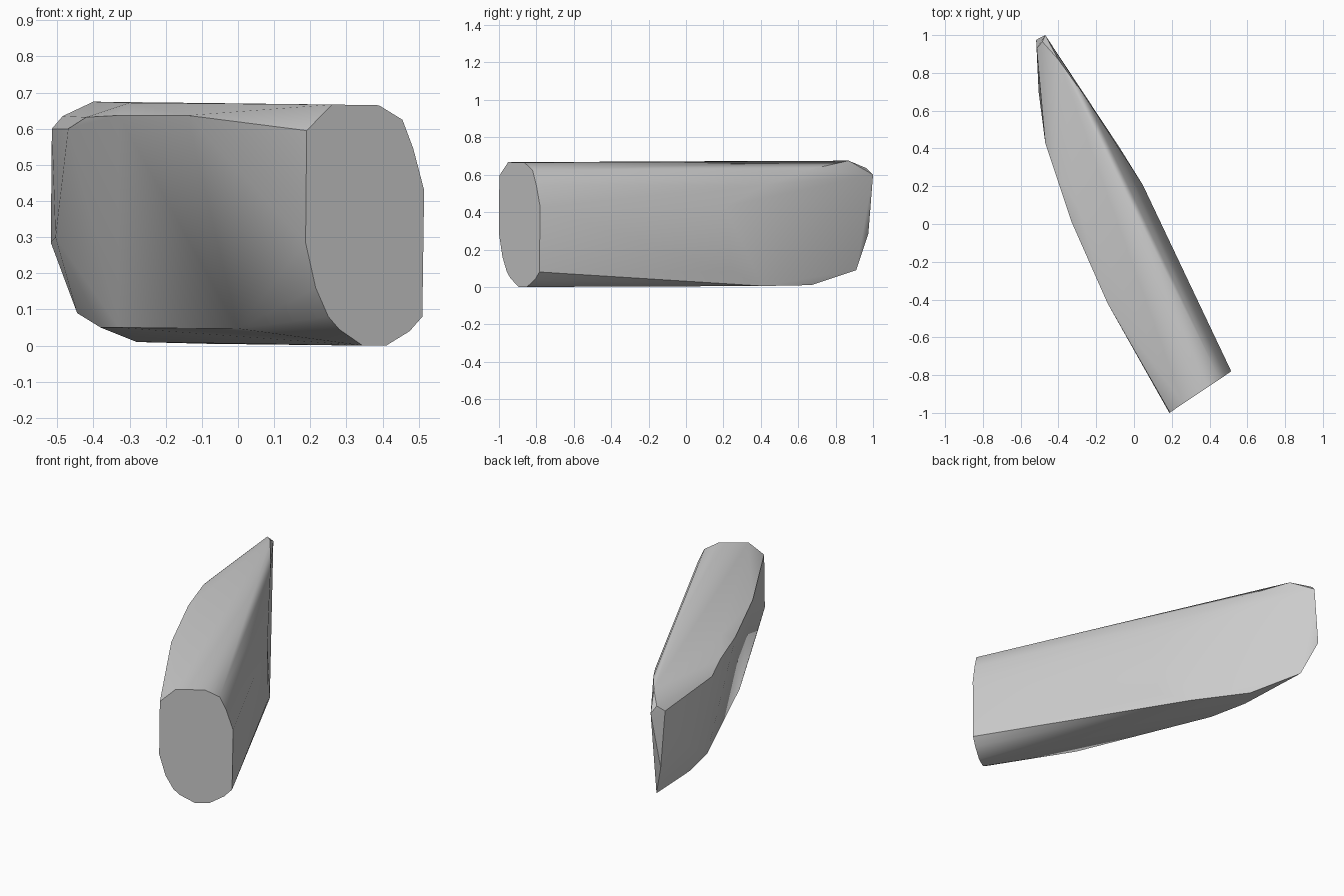
import bpy
import bmesh
import math
from mathutils import Vector

default_cube = bpy.data.objects.get("Cube")
if default_cube:
    bpy.data.objects.remove(default_cube, do_unlink=True)

# Outline of the flat cut end, as (x, z); the cut runs straight in plan
CUT_OUTLINE = [(.19, .595), (.26, .667), (.39, .665), (.455, .625), (.485, .545),
               (.515, .43), (.51, .08), (.475, .04), (.41, 0), (.345, 0),
               (.28, .045), (.25, .08), (.215, .16), (.187, .285)]
CUT_START = Vector((.187, -1, 0))
CUT_SLOPE = .67

# Direction in which the rounded side is extruded, and the slanted back plane
SWEEP = Vector((-.465, .98, 0))
SLANT_NORMAL = Vector((.78, .51, 0))
SLANT_OFFSET = .142


def cut_point(x, z):
    """Place an outline point on the vertical cut plane."""
    return Vector((x, CUT_START.y + (x - CUT_START.x) * CUT_SLOPE, z))


def sweep_to_slant(point):
    """Extrude a point along the block until it meets the slanted plane."""
    distance = (SLANT_OFFSET - SLANT_NORMAL.dot(point)) / SLANT_NORMAL.dot(SWEEP)
    return point + SWEEP * distance


cut_end = [cut_point(x, z) for x, z in CUT_OUTLINE]
rounded_side = [sweep_to_slant(point) for point in cut_end[3:8]]

# Corners of the curved side, upper and lower edges
upper_edge = [(-.14, -.42, .637), (-.33, .01, .637), (-.42, .28, .632), (-.47, .43, .6)]
lower_edge = [(0, -.5, .047), (-.33, .274, .05), (-.38, .51, .05), (-.445, .91, .09)]
side_bulge = [(-.505, .7, .3)]

# Narrow tip, top ridge and underside corners
tip = [(-.47, 1, .6), (-.515, .93, .6), (-.518, .975, .285), (-.485, .965, .635)]
top_ridge = [(-.4, .87, .675), (-.3, .1, .672)]
underside = [(-.08, .41, .005), (-.28, .67, .01)]

# Wrap one convex skin around all the corners
bm = bmesh.new()
for corner in (cut_end + rounded_side + upper_edge + lower_edge
               + side_bulge + tip + top_ridge + underside):
    bm.verts.new(corner)
bmesh.ops.convex_hull(bm, input=bm.verts[:])
bmesh.ops.delete(bm, geom=[v for v in bm.verts if not v.link_faces], context='VERTS')
bmesh.ops.dissolve_limit(bm, angle_limit=math.radians(1),
                         verts=bm.verts[:], edges=bm.edges[:])
bmesh.ops.recalc_face_normals(bm, faces=bm.faces[:])

mesh = bpy.data.meshes.new("stone_block")
bm.to_mesh(mesh)
bm.free()
block = bpy.data.objects.new("stone_block", mesh)
bpy.context.collection.objects.link(block)

# Plain grey surface
grey = bpy.data.materials.new("plain_grey")
grey.use_nodes = True
colour = (.6, .6, .6, 1)
grey.diffuse_color = colour
for node in grey.node_tree.nodes:
    if node.type == 'BSDF_PRINCIPLED':
        node.inputs["Base Color"].default_value = colour
mesh.materials.append(grey)

# Soft rounding with crisp main edges
bpy.ops.object.select_all(action='DESELECT')
block.select_set(True)
bpy.context.view_layer.objects.active = block
bpy.ops.object.shade_smooth_by_angle(angle=math.radians(30))
